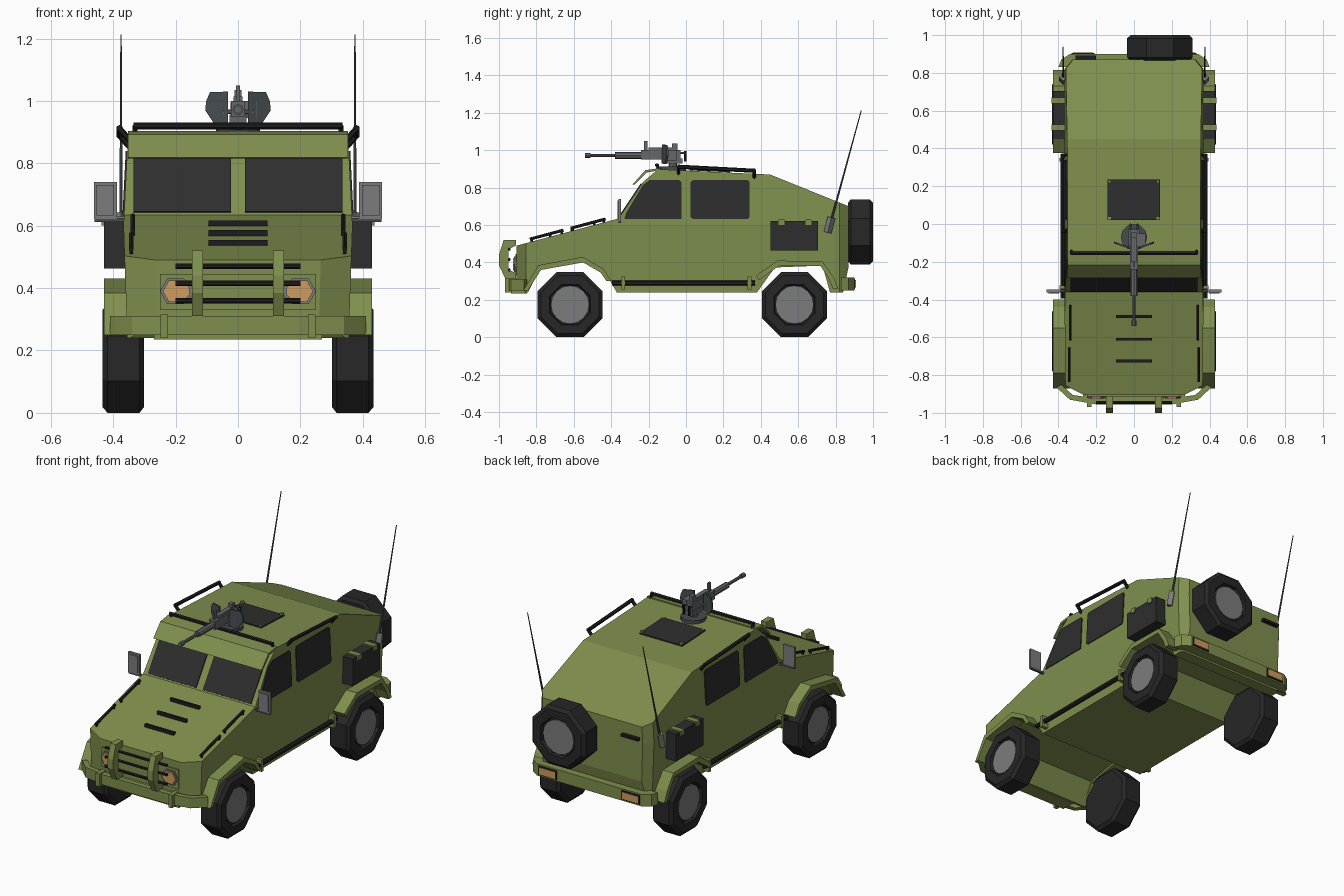
import bpy, bmesh, math
from mathutils import Vector, Matrix

if "Cube" in bpy.data.objects:
    bpy.data.objects.remove(bpy.data.objects["Cube"])


def mat(name, r, g, b):
    m = bpy.data.materials.new(name)
    m.diffuse_color = (r, g, b, 1)
    m.use_nodes = True
    m.node_tree.nodes["Principled BSDF"].inputs["Base Color"].default_value = m.diffuse_color
    return m


OLIVE = mat("olive paint", .21, .275, .075)
GLASS = mat("dark glass", .027, .027, .028)
BLACK = mat("black trim", .012, .012, .013)
RUBBER = mat("tyre rubber", .02, .02, .021)
GREY = mat("mid grey", .2, .2, .2)
STEEL = mat("gun steel", .13, .135, .14)
SHIELD = mat("shield grey", .06, .075, .08)
ORANGE = mat("orange lamp", .62, .33, .11)


def finish(name, bm, material):
    bmesh.ops.recalc_face_normals(bm, faces=bm.faces)
    me = bpy.data.meshes.new(name)
    bm.to_mesh(me)
    bm.free()
    me.materials.append(material)
    ob = bpy.data.objects.new(name, me)
    bpy.context.collection.objects.link(ob)
    return ob


def prism_bm(pts, axis, lo, hi):
    """Extrude a 2D outline along an axis: x uses (y,z), y uses (x,z), z uses (x,y)."""
    place = {'x': lambda p, t: (t, p[0], p[1]),
             'y': lambda p, t: (p[0], t, p[1]),
             'z': lambda p, t: (p[0], p[1], t)}[axis]
    bm = bmesh.new()
    a = [bm.verts.new(place(p, lo)) for p in pts]
    b = [bm.verts.new(place(p, hi)) for p in pts]
    bm.faces.new(a)
    bm.faces.new(b)
    for i in range(len(a)):
        j = (i + 1) % len(a)
        bm.faces.new((a[i], a[j], b[j], b[i]))
    return bm


def prism(name, pts, axis, lo, hi, m):
    return finish(name, prism_bm(pts, axis, lo, hi), m)


def box(name, x0, x1, y0, y1, z0, z1, m):
    return prism(name, [(x0, y0), (x1, y0), (x1, y1), (x0, y1)], 'z', z0, z1, m)


def tube(name, a, b, r, m, n=6, r2=None):
    a, b = Vector(a), Vector(b)
    bm = bmesh.new()
    rot = (b - a).to_track_quat('Z', 'Y').to_matrix().to_4x4()
    bmesh.ops.create_cone(bm, cap_ends=True, segments=n, radius1=r, radius2=r if r2 is None else r2,
                          depth=(b - a).length, matrix=Matrix.Translation((a + b) / 2) @ rot)
    return finish(name, bm, m)


def wheel(name, loc, rot_z):
    """Octagonal tyre, turned about x, with a recessed hub on its +x side."""
    bm = bmesh.new()
    rings = []
    for x, r in [(-.067, .168), (-.052, .188), (.05, .188), (.067, .168), (.067, .118), (.05, .112)]:
        rings.append([bm.verts.new((x, r * math.cos((k + .5) * math.pi / 4), r * math.sin((k + .5) * math.pi / 4)))
                      for k in range(8)])
    for p, q in zip(rings, rings[1:]):
        for k in range(8):
            j = (k + 1) % 8
            bm.faces.new((p[k], p[j], q[j], q[k]))
    bm.faces.new(rings[0])
    bm.faces.new(rings[-1])
    hub = tube(name + "_hub", (.045, 0, 0), (.058, 0, 0), .1, GREY, 16)
    for ob in (finish(name, bm, RUBBER), hub):
        ob.matrix_world = Matrix.Translation(loc) @ Matrix.Rotation(rot_z, 4, 'Z')


def half_width(z):
    return .355 + .033 * (z - .24) if z < .6 else .367 - .05 * (z - .6)


# Body hull: side profile with wheel arches, corners cut off, sides tapered
hull = [(-.86, .24), (-.905, .3), (-.905, .49), (-.36, .635), (-.23, .83), (-.15, .898), (.45, .87),
        (.87, .7), (.87, .38), (.84, .24), (.77, .24), (.73, .383), (.475, .373), (.38, .24),
        (-.37, .24), (-.44, .36), (-.54, .415), (-.78, .37), (-.85, .24)]
bm = prism_bm(hull[:-1] + [(-.845, .24)], 'x', -.37, .37)


def cut(co, no, clear):
    res = bmesh.ops.bisect_plane(bm, geom=bm.verts[:] + bm.edges[:] + bm.faces[:], plane_co=co,
                                 plane_no=no, clear_outer=clear, dist=1e-5)
    if clear:
        edges = [e for e in res['geom_cut'] if isinstance(e, bmesh.types.BMEdge)]
        bmesh.ops.holes_fill(bm, edges=[e for e in edges if e.is_boundary], sides=0)


for s in (-1, 1):
    cut((s * .27, -.905, 0), (s * .5, -1, 0), True)
    cut((s * .33, .87, 0), (s * 1.2, 1, 0), True)
cut((0, 0, .6), (0, 0, 1), False)
for v in bm.verts:
    v.co.x *= half_width(v.co.z) / .37
finish("body_hull", bm, OLIVE)

# Windscreen panes and visor
d = Vector((.13, .195)).normalized()
n = Vector((-d.y, d.x))
p0, p1 = Vector((-.36, .635)) + d * .008, Vector((-.36, .635)) + d * .222
for s in (-1, 1):
    prism("windscreen", [p0, p1, p1 + n * .006, p0 + n * .006], 'x', s * .022, s * .335, GLASS)
prism("windscreen_visor", [(-.285, .818), (-.218, .893), (-.14, .904), (-.14, .893), (-.212, .88), (-.275, .815)],
      'x', -.352, .352, OLIVE)

# Side windows laid on the sloping sides
front_win = [(-.33, .632), (-.32, .665), (-.23, .815), (-.195, .84), (-.035, .84), (-.025, .83), (-.025, .632)]
rear_win = [(.035, .632), (.025, .642), (.025, .83), (.035, .84), (.33, .84), (.34, .83), (.34, .642), (.33, .632)]
for s in (-1, 1):
    for nm, pts in (("front_side_window", front_win), ("rear_side_window", rear_win)):
        w = prism_bm(pts, 'x', -.003, .005)
        for v in w.verts:
            v.co.x = s * (half_width(v.co.z) + v.co.x)
        finish(nm, w, GLASS)

# Roof: hatch, front bar, side rails
prism("roof_hatch", [(.02, .892), (.235, .882), (.235, .889), (.02, .899)], 'x', -.14, .137, GLASS)
for x in (-.13, .127):
    for y in (.03, .225):
        box("hatch_tab", x - .008, x + .008, y - .008, y + .008, .88, .902, OLIVE)
tube("roof_front_bar", (-.335, -.155, .92), (.335, -.155, .92), .011, BLACK)
for s in (-1, 1):
    tube("roof_bar_leg", (s * .33, -.155, .92), (s * .33, -.14, .885), .009, BLACK)
    tube("roof_side_rail", (s * .38, -.045, .912), (s * .38, .37, .89), .011, BLACK)
    for y, z in ((-.04, .911), (.365, .89)):
        tube("roof_rail_leg", (s * .38, y, z), (s * .34, y, z - .045), .01, BLACK)


# Bonnet: slats and edge bars
def hood(y, up=.0):
    return .49 + (y + .905) * .145 / .545 + up


for y in (-.49, -.61, -.725):
    box("bonnet_slat", -.095, .095, y - .007, y + .007, hood(y) - .005, hood(y) + .017, BLACK)
for s in (-1, 1):
    for y0, y1, x in ((-.835, -.655, .342), (-.615, -.43, .337)):
        tube("bonnet_edge_bar", (s * x, y0, hood(y0, .016)), (s * x, y1, hood(y1, .016)), .008, BLACK)
        for y in (y0 + .01, y1 - .01):
            tube("bonnet_bar_leg", (s * x, y, hood(y, .016)), (s * x, y, hood(y, -.01)), .007, BLACK)

# Front end: grille plate, headlamps, bars, guard posts, bumper
box("grille_plate", -.25, .25, -.912, -.9, .33, .445, OLIVE)
lamp = [(-.045, 0), (-.025, .036), (.02, .036), (.045, .012), (.045, -.012), (.02, -.036), (-.025, -.036)]
for s in (-1, 1):
    for nm, k, y, m in (("headlamp_rim", 1.15, -.92, GREY), ("headlamp", .95, -.926, ORANGE)):
        prism(nm, [(s * (.198 - px * k), .39 + pz * k) for px, pz in lamp], 'y', y, -.9, m)
    prism("guard_post", [(-1, .385), (-1, .44), (-.975, .52), (-.91, .52), (-.91, .49), (-.95, .47),
                         (-.95, .36), (-.91, .345), (-.91, .31), (-.965, .31)], 'x', s * .112, s * .148, OLIVE)
    box("bumper_hook", s * .224, s * .248, -.968, -.9, .24, .315, OLIVE)
for z in (.36, .415, .47):
    tube("guard_bar", (-.2, -.945, z), (.2, -.945, z), .009, BLACK)
outer = [(-.41, -.865), (-.34, -.93), (-.2, -.955), (.2, -.955), (.34, -.93), (.41, -.865)]
inner = [(.385, -.85), (.325, -.905), (.19, -.925), (-.19, -.925), (-.325, -.905), (-.385, -.85)]
prism("front_bumper", outer + inner, 'z', .25, .31, OLIVE)
box("front_bumper_core", -.27, .27, -.935, -.85, .235, .305, OLIVE)

# Rear end: bumper, lamps, hinges, door handle
prism("rear_bumper", [(-.4, .83), (-.385, .87), (-.34, .9), (.34, .9), (.385, .87), (.4, .83)], 'z', .25, .32, OLIVE)
for s in (-1, 1):
    box("rear_lamp_frame", s * .21, s * .33, .89, .904, .258, .312, BLACK)
    box("rear_lamp", s * .218, s * .322, .89, .908, .265, .305, ORANGE)
box("rear_hinge", -.31, -.2, .86, .892, .62, .635, BLACK)

# Fenders, steps, storage boxes, mirrors, aerials on both sides
front_arch = [(-.87, .25), (-.79, .385), (-.55, .43), (-.44, .365), (-.4, .3),
              (-.425, .3), (-.455, .345), (-.55, .4), (-.775, .36), (-.845, .25)]
rear_arch = [(.375, .33), (.49, .41), (.73, .405), (.79, .32), (.815, .26),
             (.785, .26), (.765, .31), (.72, .38), (.495, .38), (.39, .305)]
for s in (-1, 1):
    prism("front_fender", front_arch, 'x', s * .34, s * .43, OLIVE)
    prism("rear_fender", rear_arch, 'x', s * .34, s * .43, OLIVE)
    tube("side_step", (s * .378, -.395, .29), (s * .378, .37, .29), .014, BLACK)
    for y in (-.335, .34):
        box("step_bracket", s * .34, s * .395, y - .01, y + .01, .255, .325, OLIVE)
    box("storage_box", s * .35, s * .43, .453, .705, .463, .622, GLASS)
    for y in (.51, .655):
        box("box_latch", s * .36, s * .437, y - .016, y + .016, .6, .63, OLIVE)
    box("mirror_housing", s * .388, s * .462, -.362, -.348, .622, .74, GREY)
    box("mirror_face", s * .397, s * .453, -.367, -.36, .632, .73, GREY)
    box("mirror_arm", s * .35, s * .46, -.36, -.348, .612, .625, SHIELD)
    tube("aerial_base", (s * .375, .757, .56), (s * .375, .778, .64), .021, GREY, 4)
    tube("aerial_whip", (s * .375, .778, .63), (s * .375, .937, 1.212), .006, SHIELD, 6, .0025)

# Wheels and spare
for s in (-1, 1):
    for nm, y in (("front_wheel", -.62), ("rear_wheel", .58)):
        wheel(nm, (s * .368, y, .174), 0 if s > 0 else math.pi)
wheel("spare_wheel", (.137, .933, .563), math.pi / 2)

# Roof gun: mount, receiver, barrel, shields
tube("gun_ring", (0, -.07, .89), (0, -.07, .912), .07, SHIELD, 12)
tube("gun_pedestal", (0, -.07, .9), (0, -.07, .96), .025, STEEL, 8, .018)
box("gun_cradle", -.028, .028, -.13, -.02, .93, .955, STEEL)
box("gun_receiver", -.022, .022, -.24, -.03, .95, 1.0, STEEL)
box("gun_cover", -.014, .014, -.2, -.06, .995, 1.015, STEEL)
tube("gun_barrel_jacket", (0, -.38, .972), (0, -.22, .972), .018, STEEL, 8)
tube("gun_barrel", (0, -.53, .972), (0, -.3, .972), .009, STEEL, 8)
tube("gun_muzzle", (0, -.54, .972), (0, -.51, .972), .013, STEEL, 8)
box("gun_sight", -.006, .006, -.225, -.205, 1.0, 1.05, STEEL)
box("gun_rear_sight", -.012, .012, -.075, -.045, 1.0, 1.035, STEEL)
box("ammo_box", .022, .06, -.12, -.05, .945, 1.0, STEEL)
for s in (-1, 1):
    tube("gun_grip", (s * .018, -.03, .985), (s * .018, -.002, .985), .006, STEEL)
    tube("gun_handle", (s * .018, -.004, .995), (s * .018, -.004, .94), .007, BLACK)
    sh = prism("gun_shield", [(s * x, z) for x, z in ((.032, .93), (.075, .925), (.105, .97), (.102, 1.0),
                                                     (.09, 1.028), (.032, 1.03))], 'y', -.14, -.13, SHIELD)
    for v in sh.data.vertices:
        v.co.y += abs(v.co.x) * .35
    tube("shield_strut", (0, -.12, .965), (s * .05, -.118, .965), .007, STEEL)
